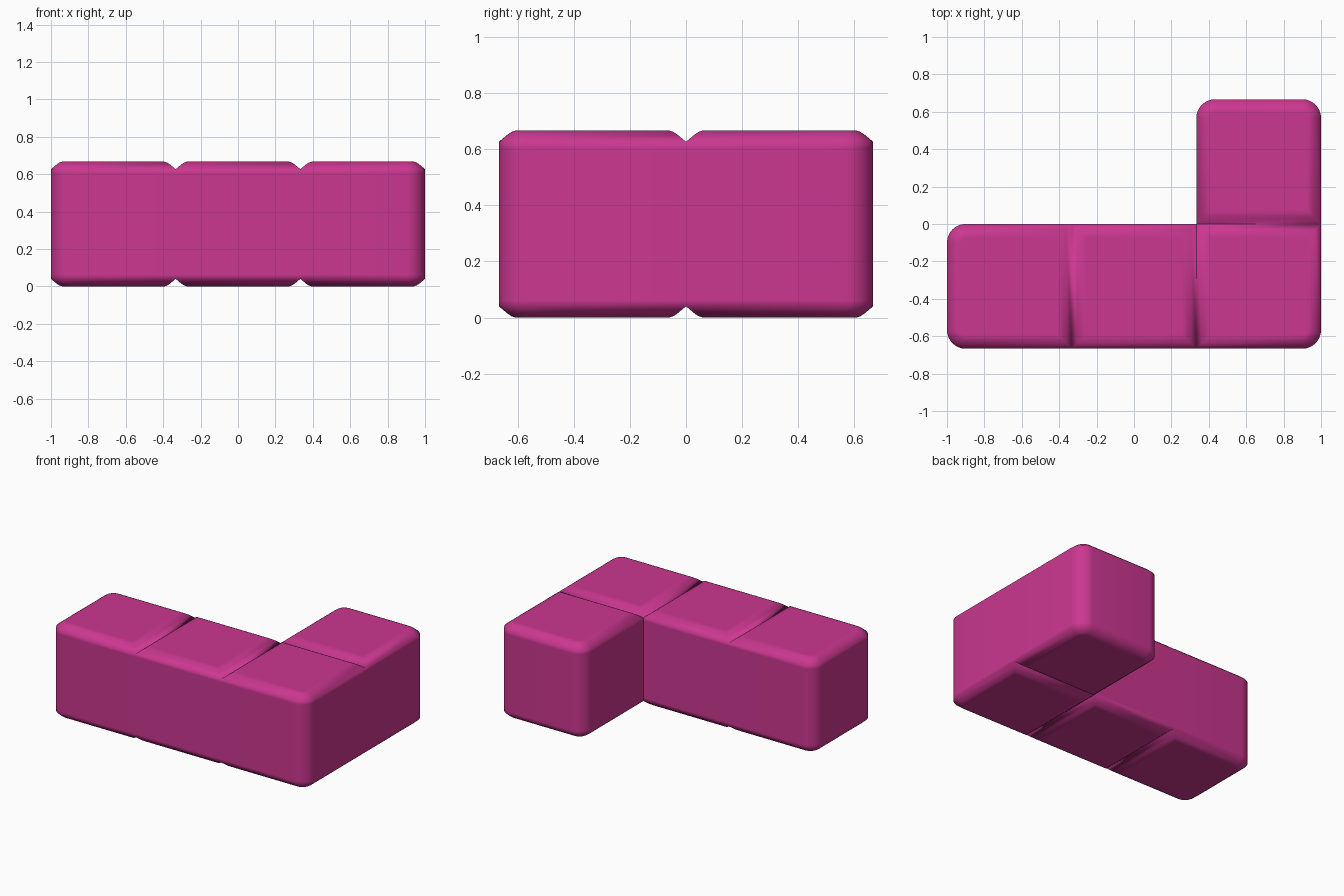
import bpy, bmesh, math

if "Cube" in bpy.data.objects:
    bpy.data.objects.remove(bpy.data.objects["Cube"])

S = 2 / 3          # cell size, also the height
R = 0.1            # radius of the outer vertical corners
# bevel profile: (inset from the cell outline, drop from the top face)
PROFILE = [(0, .040), (.03, .015), (.045, .005), (.06, 0), (.076, 0)]
# cell centre and its rounded corners (0 = +x+y, then counter-clockwise)
CELLS = [((-S, -S / 2), (1, 2)), ((0, -S / 2), ()),
         ((S, -S / 2), (3,)), ((S, S / 2), (0, 1))]


def outline(centre, rounded, inset):
    """Cell outline, counter-clockwise, moved inwards by inset."""
    pts = []
    for i, (sx, sy) in enumerate([(1, 1), (-1, 1), (-1, -1), (1, -1)]):
        cx, cy = centre[0] + sx * S / 2, centre[1] + sy * S / 2
        if i in rounded:
            for k in range(9):
                a = math.pi / 2 * (i + k / 8)
                pts.append((cx - sx * R + (R - inset) * math.cos(a),
                            cy - sy * R + (R - inset) * math.sin(a)))
        else:
            pts.append((cx - sx * inset, cy - sy * inset))
    return pts


def is_seam(p, q):
    """True for an outline edge shared by two cells."""
    x, y = (p[0] + q[0]) / 2, (p[1] + q[1]) / 2
    return ((abs(abs(x) - S / 2) < .001 and y < -.01)
            or (abs(y) < .001 and x > S / 2 + .01))


bm = bmesh.new()


def ring(centre, rounded, inset, z):
    return [bm.verts.new((x, y, z)) for x, y in outline(centre, rounded, inset)]


for centre, rounded in CELLS:
    # bevelled pillow caps, top and bottom
    for top in (True, False):
        rings = [ring(centre, rounded, d, S - h if top else h) for d, h in PROFILE]
        n = len(rings[0])
        for a, b in zip(rings, rings[1:]):
            for i in range(n):
                j = (i + 1) % n
                bm.faces.new((a[i], a[j], b[j], b[i]))
        bm.faces.new(rings[-1])
    # outer walls, with support loops near the rims
    rings = [ring(centre, rounded, 0, z) for z in (.04, .062, S - .062, S - .04)]
    for a, b in zip(rings, rings[1:]):
        for i in range(n):
            j = (i + 1) % n
            if not is_seam(a[i].co, a[j].co):
                bm.faces.new((a[i], a[j], b[j], b[i]))

bmesh.ops.remove_doubles(bm, verts=bm.verts, dist=.0005)
bmesh.ops.delete(bm, geom=[v for v in bm.verts if not v.link_faces], context='VERTS')
bmesh.ops.recalc_face_normals(bm, faces=bm.faces)

mesh = bpy.data.meshes.new("corner_block")
bm.to_mesh(mesh)
bm.free()
block = bpy.data.objects.new("corner_block", mesh)
bpy.context.collection.objects.link(block)

pink = bpy.data.materials.new("magenta pink")
pink.diffuse_color = (0.6, 0.038, 0.28, 1)
pink.use_nodes = True
pink.node_tree.nodes["Principled BSDF"].inputs["Base Color"].default_value = pink.diffuse_color
mesh.materials.append(pink)

bpy.context.view_layer.objects.active = block
block.select_set(True)
bpy.ops.object.shade_smooth_by_angle(angle=math.radians(65))
